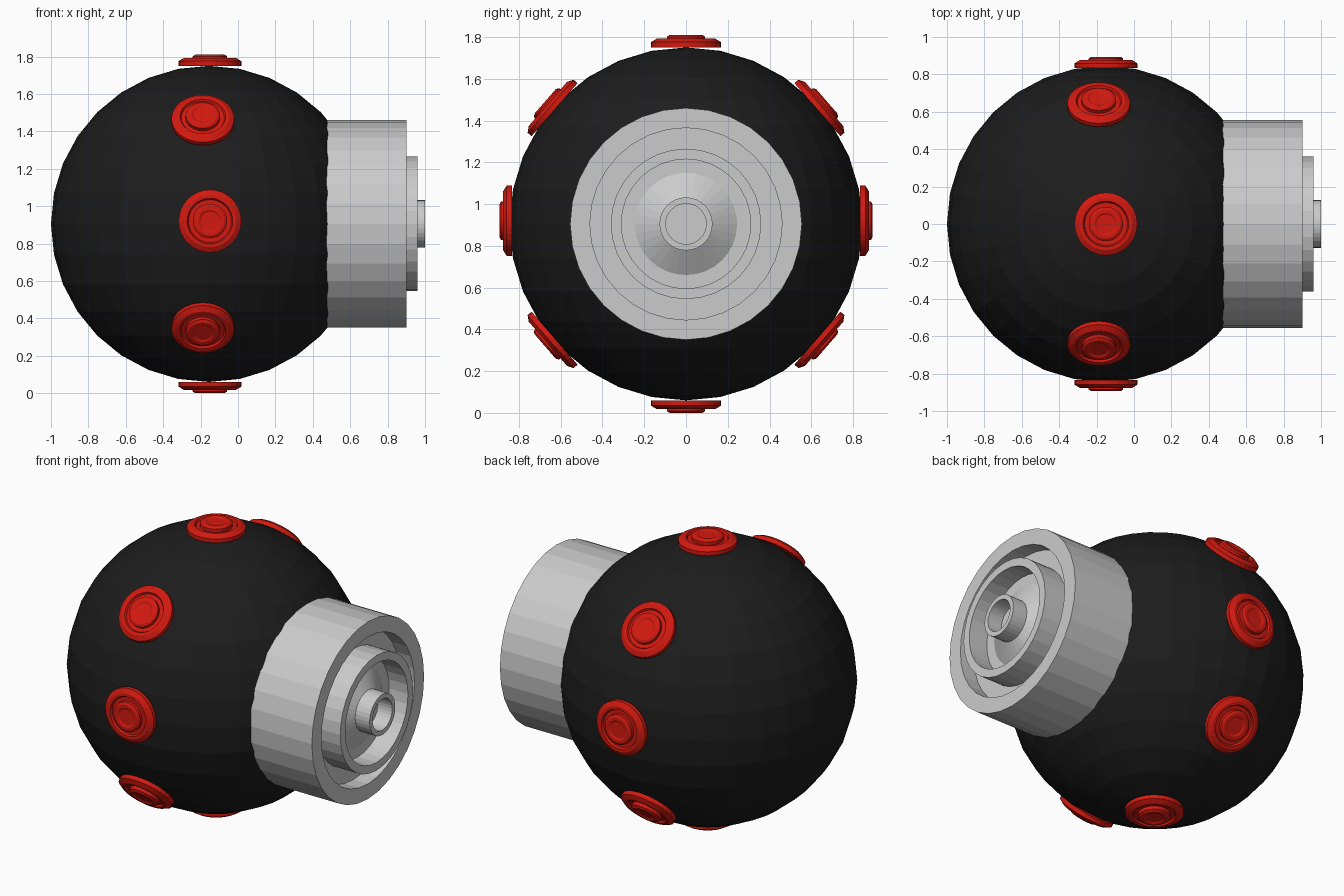
import bpy, bmesh, math
from mathutils import Matrix, Vector

if "Cube" in bpy.data.objects:
    bpy.data.objects.remove(bpy.data.objects["Cube"])

CX, CZ = -0.155, 0.905


def material(name, colour):
    m = bpy.data.materials.new(name)
    m.diffuse_color = (*colour, 1)
    m.use_nodes = True
    m.node_tree.nodes["Principled BSDF"].inputs["Base Color"].default_value = m.diffuse_color
    return m


def add_object(name, bm, mat=None):
    bmesh.ops.recalc_face_normals(bm, faces=bm.faces[:])
    me = bpy.data.meshes.new(name)
    bm.to_mesh(me)
    bm.free()
    ob = bpy.data.objects.new(name, me)
    bpy.context.collection.objects.link(ob)
    if mat:
        me.materials.append(mat)
    return ob


def lathe(name, profile, sides, matrix, mat=None):
    """Revolve (radius, height) points round local z, then place."""
    bm = bmesh.new()
    vs = [bm.verts.new((r, 0, h)) for r, h in profile]
    edges = [bm.edges.new(p) for p in zip(vs, vs[1:])]
    bmesh.ops.spin(bm, geom=vs + edges, cent=(0, 0, 0), axis=(0, 0, 1),
                   angle=2 * math.pi, steps=sides, use_duplicate=False)
    bmesh.ops.remove_doubles(bm, verts=bm.verts[:], dist=1e-4)
    bmesh.ops.transform(bm, matrix=matrix, verts=bm.verts[:])
    return add_object(name, bm, mat)


black = material("black", (0.012, 0.012, 0.012))
red = material("red", (0.65, 0.01, 0.005))

# Ball body
bm = bmesh.new()
bmesh.ops.create_uvsphere(bm, u_segments=32, v_segments=16, radius=0.845,
                          matrix=Matrix.Translation((CX, 0, CZ)))
add_object("ball_body", bm, black)

# Collar with nested rings, shallow cone and central tube
collar = [(0, 0.45), (0.555, 0.45), (0.555, 0.9), (0.46, 0.9), (0.46, 0.8),
          (0.36, 0.8), (0.36, 0.96), (0.31, 0.96), (0.31, 0.83),
          (0.245, 0.83), (0.127, 0.9), (0.127, 1.0), (0.097, 1.0),
          (0.097, 0.9), (0, 0.9)]
lathe("end_collar", collar, 32,
      Matrix.Translation((0, 0, CZ)) @ Matrix.Rotation(math.pi / 2, 4, 'Y'))

# Red stud buttons in a belt round the ball
stud = [(0, -0.06), (0.168, -0.06), (0.168, -0.035), (0.14, -0.018),
        (0.122, -0.018), (0.115, -0.03), (0.092, -0.03), (0.092, -0.009),
        (0.078, 0), (0.06, 0), (0.05, -0.006), (0, -0.006)]
diag = 41
# angle, x position, outer distance, height shift
belt = [(90, -0.15, 0.905, 0), (-90, -0.15, 0.905, 0),
        (0, -0.15, 0.894, 0.015), (180, -0.15, 0.894, 0.015)]
belt += [(a, -0.188, 0.894, 0) for a in (diag, -diag, 180 - diag, 180 + diag)]
for i, (deg, x, dist, dz) in enumerate(belt):
    a = math.radians(deg)
    n = Vector((0, math.cos(a), math.sin(a)))
    place = Matrix.Translation(Vector((x, 0, CZ + dz)) + n * dist)
    place = place @ Matrix.Rotation(a - math.pi / 2, 4, 'X')
    lathe(f"stud_button_{i + 1}", stud, 32, place, red)
